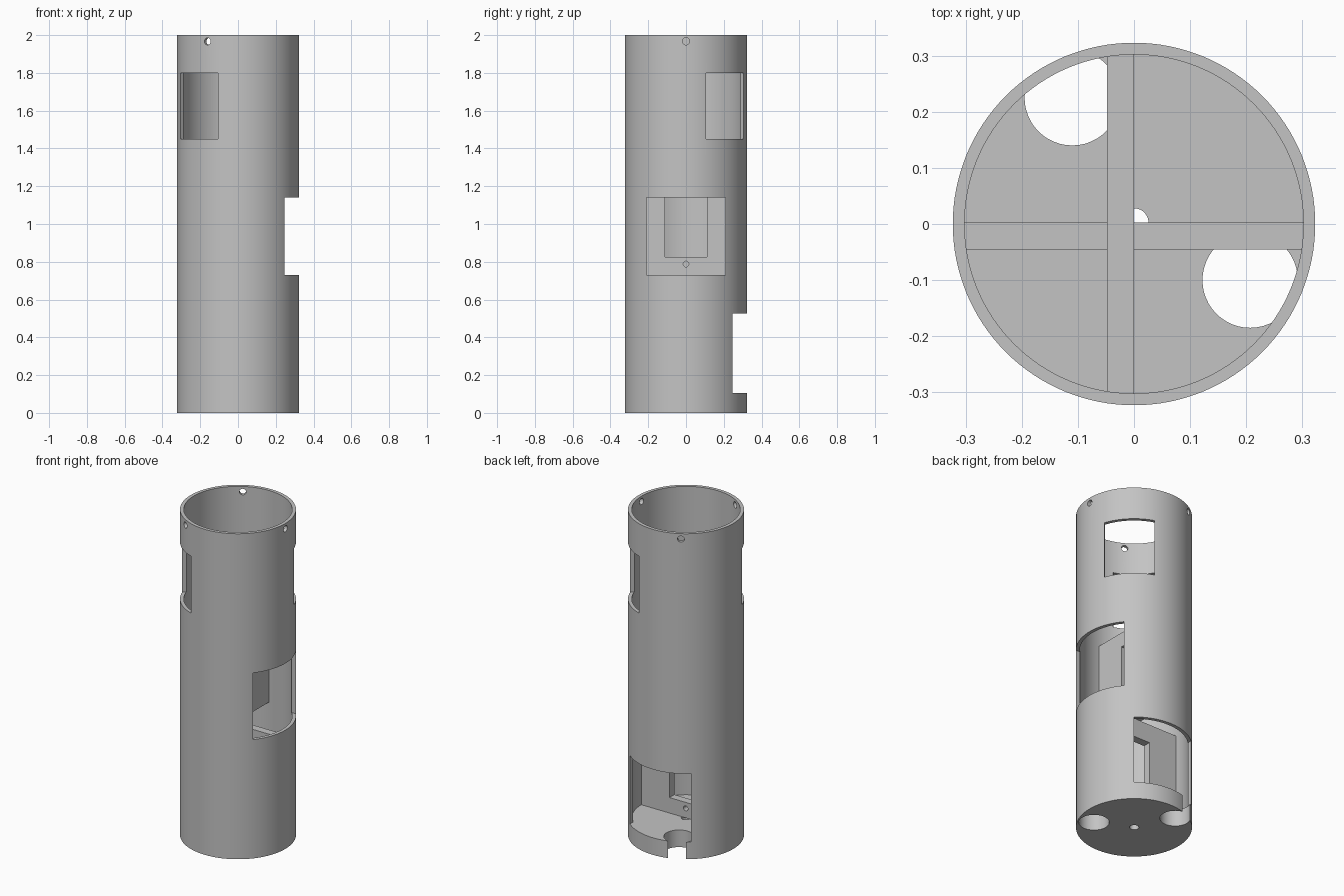
import bpy
from math import radians, cos, sin

if "Cube" in bpy.data.objects:
    bpy.data.objects.remove(bpy.data.objects["Cube"], do_unlink=True)

HEIGHT, OUTER, INNER, FLOOR = 2.0, 0.323, 0.302, 0.105
WALL_SPLIT, WALL_TOP = 0.70, 1.30

grey = bpy.data.materials.new("plain grey")
grey.use_nodes = True
grey.diffuse_color = (0.55, 0.55, 0.55, 1)
grey.node_tree.nodes["Principled BSDF"].inputs["Base Color"].default_value = (0.55, 0.55, 0.55, 1)


def box(name, low, high, turn=0):
    """Box between two corners, turned about the z axis through the origin."""
    bpy.ops.mesh.primitive_cube_add(size=1)
    ob = bpy.context.object
    ob.name = name
    for v in ob.data.vertices:
        for i in range(3):
            v.co[i] = low[i] if v.co[i] < 0 else high[i]
    ob.rotation_euler.z = radians(turn)
    return ob


def rod(name, radius, depth, centre, rotation=(0, 0, 0), sides=48):
    bpy.ops.mesh.primitive_cylinder_add(vertices=sides, radius=radius, depth=depth,
                                        location=centre, rotation=rotation)
    bpy.context.object.name = name
    return bpy.context.object


def cut(target, cutter):
    cutter.hide_render = True
    mod = target.modifiers.new("cut", 'BOOLEAN')
    mod.operation, mod.solver, mod.object = 'DIFFERENCE', 'EXACT', cutter
    bpy.context.view_layer.objects.active = target
    bpy.ops.object.modifier_apply(modifier=mod.name)
    bpy.data.objects.remove(cutter, do_unlink=True)


def finish(ob):
    bpy.ops.object.select_all(action='DESELECT')
    ob.select_set(True)
    bpy.context.view_layer.objects.active = ob
    ob.data.materials.clear()
    ob.data.materials.append(grey)
    bpy.ops.object.shade_smooth_by_angle(angle=radians(30))


# Tube with a thick closed floor
tube = rod("tube_body", OUTER, HEIGHT, (0, 0, HEIGHT / 2), sides=128)
cut(tube, rod("bore", INNER, HEIGHT, (0, 0, FLOOR + HEIGHT / 2), sides=128))

# Wide access windows, one on the left side and one on the back
cut(tube, box("side_window", (0.1, -0.208, 0.73), (0.5, 0.208, 1.14)))
cut(tube, box("back_window", (0.1, -0.208, FLOOR), (0.5, 0.208, 0.525), turn=90))

# Pair of opposite upper windows on the diagonal
for turn in (45, 225):
    cut(tube, box("upper_window", (0.1, -0.14, 1.45), (0.5, 0.14, 1.80), turn=turn))

# Three screw holes around the rim
for turn in (0, 120, 240):
    a = radians(turn)
    cut(tube, rod("screw_hole", 0.019, 0.2, (OUTER * cos(a), OUTER * sin(a), 1.967),
                  (0, radians(90), a), sides=24))

# Floor holes: two large ones and a small centre one
for x, y, r in ((-0.11, 0.225, 0.085), (0.207, -0.10, 0.085), (0, 0.002, 0.026)):
    cut(tube, rod("floor_hole", r, FLOOR + 0.05, (x, y, FLOOR / 2 - 0.024)))
finish(tube)


# Crossed inner walls, each with a tall opening and a wire hole
def inner_wall(name, base, top, sill, turn, shift):
    wall = box(name, (-0.048 + shift, -0.306, base), (shift, 0.306, top))
    cut(wall, box("opening", (-0.2, -0.11, sill), (0.2, 0.11, sill + 0.385)))
    cut(wall, rod("wire_hole", 0.015, 0.4, (0, 0, sill - 0.037), (0, radians(90), 0), sides=24))
    wall.rotation_euler.z = radians(turn)
    finish(wall)


inner_wall("lower_wall", FLOOR, WALL_SPLIT, 0.20, 90, 0.003)
inner_wall("upper_wall", WALL_SPLIT, WALL_TOP, 0.825, 0, 0)
